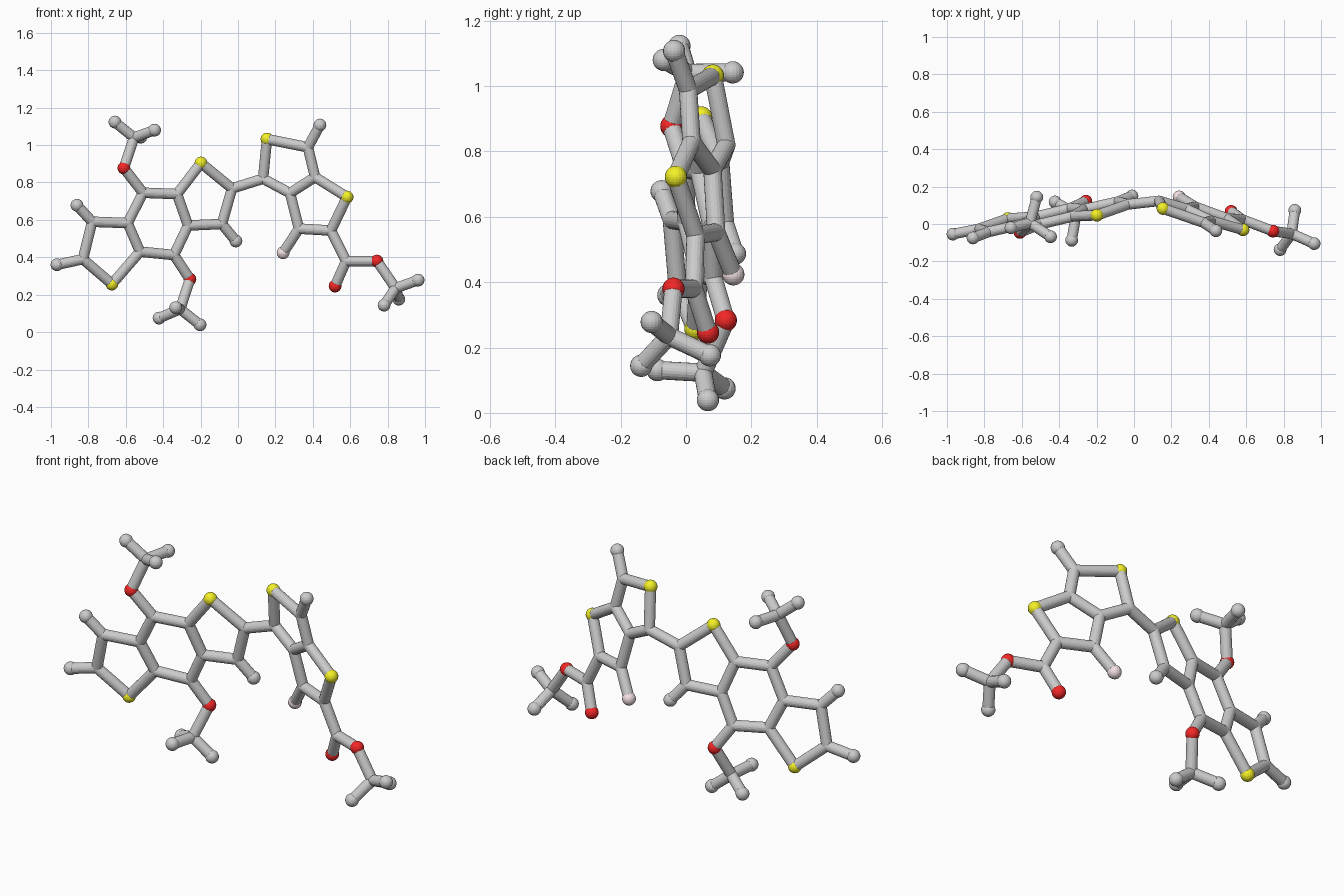
import bpy, bmesh
from mathutils import Vector, Matrix

if "Cube" in bpy.data.objects:
    bpy.data.objects.remove(bpy.data.objects["Cube"])

BALL, STICK, SIDES = 0.034, 0.028, 20

# Flat left and right sections: each lies in its own tilted plane, so only x, z are listed
left = {
    'S1': (-.674, .257), 'A2': (-.829, .39), 'A3': (-.78, .59), 'A4': (-.59, .583),
    'A5': (-.524, .43), 'A6': (-.508, .745), 'A7': (-.326, .738), 'A8': (-.267, .57),
    'A9': (-.342, .412), 'S2': (-.198, .904), 'A10': (-.032, .768), 'A11': (-.086, .578),
    'H1': (-.968, .36), 'H2': (-.861, .678), 'H3': (-.011, .487),
    'O1': (-.61, .877), 'O2': (-.257, .283)}
right = {
    'B1': (.134, .82), 'S3': (.155, 1.032), 'B2': (.374, .988), 'B3': (.412, .829),
    'B4': (.278, .743), 'S4': (.583, .722), 'B5': (.497, .543), 'B6': (.326, .553),
    'F1': (.241, .424), 'H4': (.438, 1.107), 'B7': (.578, .38), 'O3': (.519, .246),
    'O4': (.743, .38)}
# End groups, fully three-dimensional
ends = {
    'M1': (-.556, .005, 1.04), 'H5': (-.658, -.02, 1.123), 'H6': (-.446, -.068, 1.08), 'H7': (-.52, .143, 1.042),
    'M2': (-.309, .052, .123), 'H8': (-.422, .118, .075), 'H9': (-.203, .067, .039), 'H10': (-.333, -.087, .131),
    'M3': (.843, -.052, .235), 'H11': (.963, -.105, .278), 'H12': (.781, -.137, .144), 'H13': (.86, .073, .176)}

pos = {k: Vector((x, .222 + .232 * x - .143 * z, z)) for k, (x, z) in left.items()}
pos.update({k: Vector((x, .302 - .378 * x - .156 * z, z)) for k, (x, z) in right.items()})
pos.update({k: Vector(p) for k, p in ends.items()})

# Chains of connected joints
chains = """S1 A2 A3 A4 A5 S1|A4 A6 A7 A8 A9 A5|A7 S2 A10 A11 A8|A2 H1|A3 H2|A11 H3
A6 O1 M1|A9 O2 M2|M1 H5|M1 H6|M1 H7|M2 H8|M2 H9|M2 H10
A10 B1|B1 S3 B2 B3 B4 B1|B3 S4 B5 B6 B4|B2 H4|B6 F1|B5 B7 O3|B7 O4 M3|M3 H11|M3 H12|M3 H13"""


def finish(name, bm, color=None):
    mesh = bpy.data.meshes.new(name)
    bm.to_mesh(mesh)
    bm.free()
    ob = bpy.data.objects.new(name, mesh)
    bpy.context.collection.objects.link(ob)
    if color:
        mat = bpy.data.materials.new(name + "_color")
        mat.diffuse_color = color
        mat.use_nodes = True
        mat.node_tree.nodes["Principled BSDF"].inputs["Base Color"].default_value = mat.diffuse_color
        mesh.materials.append(mat)


def balls(name, letters, radius, color=None):
    bm = bmesh.new()
    for key, p in pos.items():
        if key[0] in letters:
            bmesh.ops.create_uvsphere(bm, u_segments=SIDES, v_segments=14, radius=radius,
                                      matrix=Matrix.Translation(p))
    finish(name, bm, color)


# Sticks between joints
bm = bmesh.new()
for chain in chains.replace("\n", "|").split("|"):
    keys = chain.split()
    for a, b in zip(keys, keys[1:]):
        p, q = pos[a], pos[b]
        d = q - p
        m = Matrix.Translation((p + q) / 2) @ d.to_track_quat('Z', 'Y').to_matrix().to_4x4()
        bmesh.ops.create_cone(bm, cap_ends=True, segments=SIDES, radius1=STICK, radius2=STICK,
                              depth=d.length, matrix=m)
finish("sticks", bm)

# Rounded joints and coloured balls
balls("stick_joints", "ABM", STICK)
balls("grey_end_balls", "H", BALL)
balls("yellow_balls", "S", BALL, (.9, .88, .02, 1))
balls("red_balls", "O", BALL, (.9, .02, .02, 1))
balls("pink_ball", "F", BALL, (.9, .75, .76, 1))
